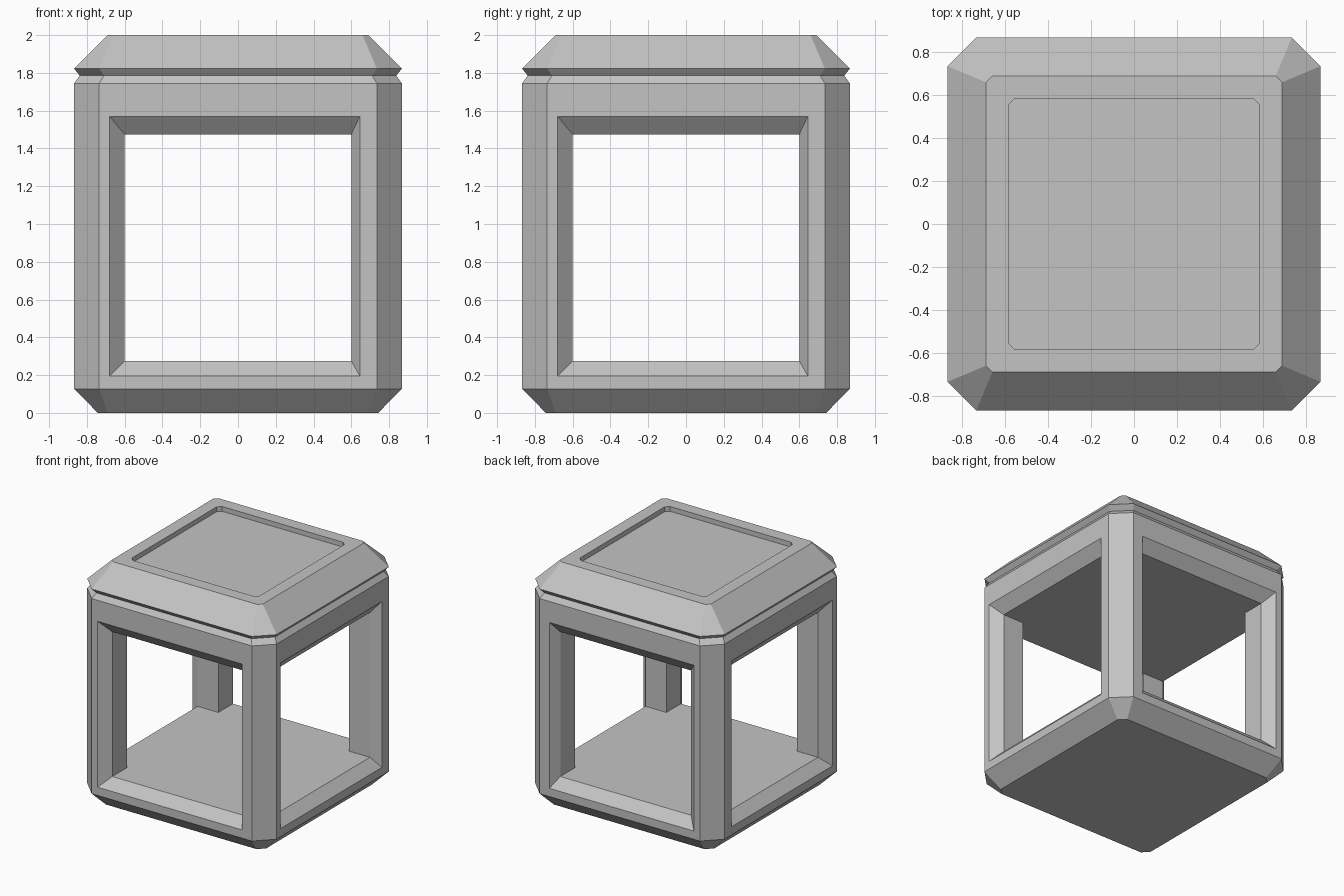
import bpy
import bmesh

cube = bpy.data.objects.get("Cube")
if cube:
    bpy.data.objects.remove(cube, do_unlink=True)

grey = bpy.data.materials.new("light_grey")
grey.use_nodes = True
COLOR = (0.55, 0.55, 0.55, 1.0)
grey.diffuse_color = COLOR
grey.node_tree.nodes["Principled BSDF"].inputs["Base Color"].default_value = COLOR

W, FLAT = 0.868, 0.735          # half width, half length of the flat sides
BASE, TOP, SEAM = 0.127, 1.744, 1.786


def octagon(bm, half, flat, z):
    """Square ring with clipped corners, starting on the front side."""
    pts = [(-flat, -half), (flat, -half), (half, -flat), (half, flat),
           (flat, half), (-flat, half), (-half, flat), (-half, -flat)]
    return [bm.verts.new((x, y, z)) for x, y in pts]


def bridge(bm, a, b, skip=()):
    """Join two vertex rings with quads."""
    n = len(a)
    for i in range(n):
        if i not in skip:
            j = (i + 1) % n
            bm.faces.new((a[i], a[j], b[j], b[i]))


def finish(bm, name):
    bmesh.ops.recalc_face_normals(bm, faces=bm.faces)
    mesh = bpy.data.meshes.new(name)
    bm.to_mesh(mesh)
    bm.free()
    mesh.materials.append(grey)
    obj = bpy.data.objects.new(name, mesh)
    bpy.context.collection.objects.link(obj)
    return obj


# Open housing: outer shell with the four side panels left open
bm = bmesh.new()
bottom = octagon(bm, 0.742, 0.69, 0)
low = octagon(bm, W, FLAT, BASE)
high = octagon(bm, W, FLAT, TOP)
seam = octagon(bm, 0.838, 0.71, SEAM)
bm.faces.new(bottom)
bridge(bm, bottom, low)
bridge(bm, low, high, skip=(0, 2, 4, 6))
bridge(bm, high, seam)
bm.faces.new(seam)

# Inner chamber corners, shared by all four windows
ROOM, FLOOR, CEILING = 0.6, 0.275, 1.475
corners = [(-ROOM, -ROOM), (ROOM, -ROOM), (ROOM, ROOM), (-ROOM, ROOM)]
floor = [bm.verts.new((x, y, FLOOR)) for x, y in corners]
ceiling = [bm.verts.new((x, y, CEILING)) for x, y in corners]
bm.faces.new(floor)
bm.faces.new(ceiling)

# Bevelled windows, slightly off centre towards -x and -y
for side in range(4):
    sign = -1 if side in (0, 3) else 1

    def window(depth, lo, hi, z0, z1):
        spans = [(lo, z0), (hi, z0), (hi, z1), (lo, z1)]
        if side >= 2:           # opposite sides run the other way round
            spans = [(hi, z0), (lo, z0), (lo, z1), (hi, z1)]
        d = sign * depth
        return [bm.verts.new((u, d, z) if side % 2 == 0 else (d, u, z))
                for u, z in spans]

    a, b = side * 2, side * 2 + 1
    nxt = (side + 1) % 4
    rings = [[low[a], low[b], high[b], high[a]],
             window(W, -0.68, 0.645, 0.195, 1.57),
             window(0.79, -ROOM, ROOM, FLOOR, CEILING),
             [floor[side], floor[nxt], ceiling[nxt], ceiling[side]]]
    for outer, inner in zip(rings, rings[1:]):
        bridge(bm, outer, inner)
finish(bm, "window_housing")

# Lid with sloped sides and a shallow recessed panel
bm = bmesh.new()
profile = [(0.838, 0.71, SEAM), (W, FLAT, 1.823), (0.69, 0.66, 2.0),
           (0.585, 0.555, 2.0), (0.585, 0.555, 1.96)]
rings = [octagon(bm, *p) for p in profile]
bm.faces.new(rings[0])
for lower, upper in zip(rings, rings[1:]):
    bridge(bm, lower, upper)
bm.faces.new(rings[-1])
finish(bm, "lid")
